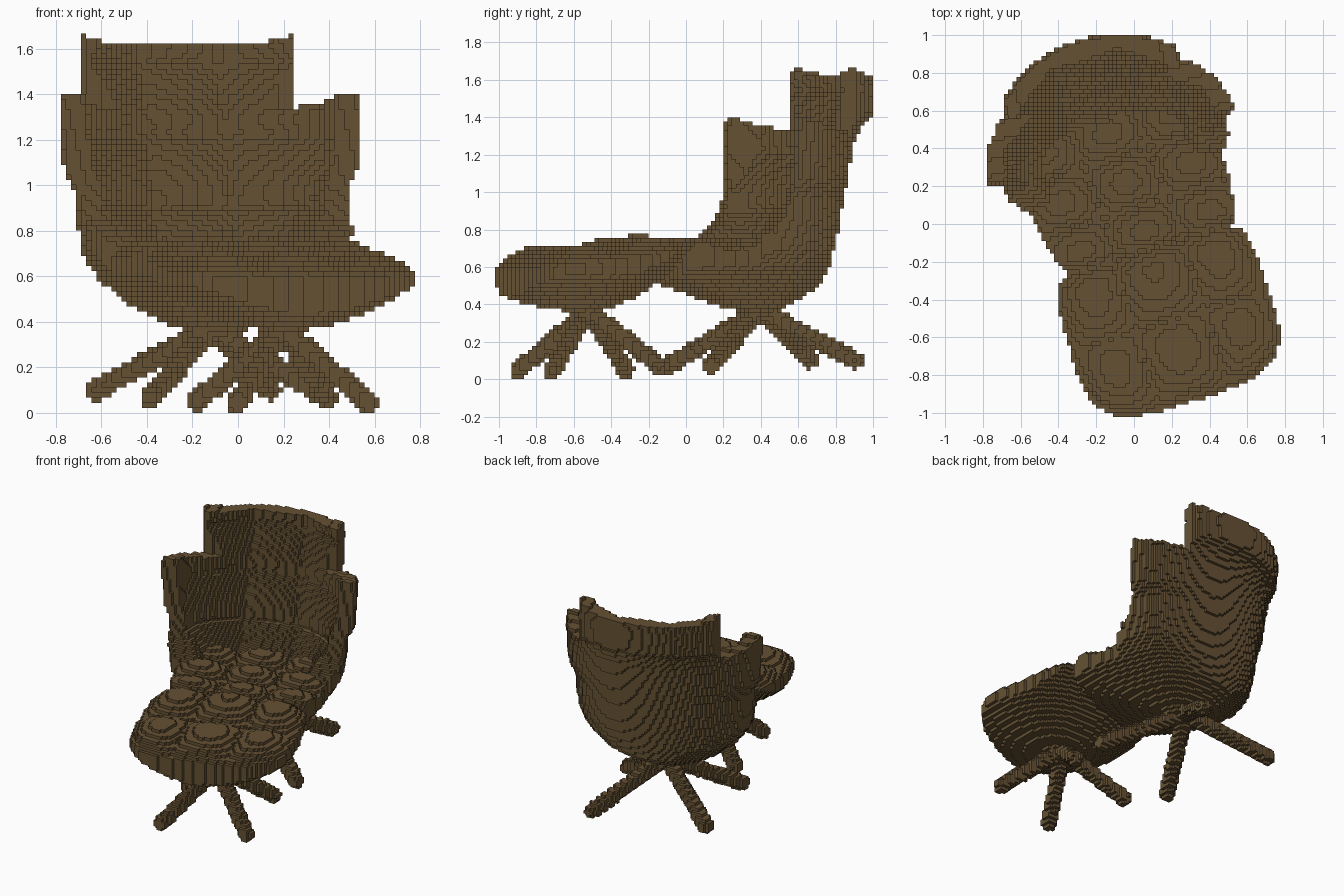
import bpy
import bmesh
import math
from mathutils import Vector

old = bpy.data.objects.get("Cube")
if old:
    bpy.data.objects.remove(old, do_unlink=True)

CELL = 2 / 90
TURN = math.radians(17.5)
COS, SIN = math.cos(TURN), math.sin(TURN)

leather = bpy.data.materials.new("brown leather")
leather.use_nodes = True
leather.diffuse_color = (0.13, 0.083, 0.034, 1)
leather.node_tree.nodes["Principled BSDF"].inputs["Base Color"].default_value = leather.diffuse_color


def ramp(points):
    """Piecewise linear function through (position, value) points."""
    def f(t):
        if t <= points[0][0]:
            return points[0][1]
        for (a, p), (b, q) in zip(points, points[1:]):
            if t <= b:
                return p + (q - p) * (t - a) / (b - a)
        return points[-1][1]
    return f


def to_local(x, y):
    """World plan position to the turned frame of the furniture."""
    return COS * x + SIN * y, COS * y - SIN * x


def to_world(u, v):
    return COS * u - SIN * v, SIN * u + COS * v


def tuft(a, b, size_a, size_b):
    """Padded cushion height, 0 in the seams and 1 at the middle."""
    return math.sqrt(abs(math.cos(math.pi * a / size_a) * math.cos(math.pi * b / size_b)))


# Plan size of the chair by height: half width, rear, front, and hollow
half_width = ramp([(.36, .12), (.39, .2), (.45, .34), (.52, .44), (.6, .53),
                   (.7, .59), (.85, .615), (.97, .62), (1.08, .675), (1.36, .685), (1.44, .67)])
rear = ramp([(.36, .1), (.42, .2), (.5, .32), (.6, .36), (.8, .41), (1.1, .46),
             (1.25, .49), (1.36, .54), (1.42, .61), (1.56, .62), (1.66, .595)])
front = ramp([(.36, .1), (.41, .25), (.47, .42), (.52, .56), (.58, .76)])
hollow = ramp([(.7, .17), (.8, .25), (1.0, .32), (1.3, .41), (1.42, .47), (1.66, .53)])
inner_width = ramp([(.7, .43), (.85, .5), (1.1, .57), (1.4, .61)])
wing_front = ramp([(.72, .22), (.77, .25), (.85, .35), (1.0, .4), (1.4, .43)])
seat_limit = ramp([(-.2, .53), (-.02, .66)])
CENTRE = .4
SEAM = -.16


def in_chair(x, y, z):
    u, v = to_local(x, y)
    d = v - CENTRE
    u -= .012 + .07 * max(0, -d)
    a = abs(u)
    w = half_width(z)
    if v < SEAM or a > w:
        return False
    # Outer bowl
    if d > 0:
        if (a / w) ** 2 + (d / rear(z)) ** 2 > 1:
            return False
    elif (a / min(w, seat_limit(d))) ** 3.2 + abs(d / front(z)) ** 3.2 > 1:
        return False
    # Seat cushions
    groove = .5 * max(0, .07 - (v - SEAM))
    if z < .67 + .085 * tuft(u, v - .22, .36, .28) - groove:
        return True
    # Head panel and side wings
    top = 1.62 + .04 * (a / .48) ** 6 if a < .485 and v > .72 else 1.4 - .26 * (v - .43)
    if z > top or v < wing_front(z):
        return False
    pad = .06 * tuft(u, z - 1.06, .36, .32)
    inner_w = inner_width(z) - pad
    if a > inner_w:
        return True
    return d > 0 and (a / inner_w) ** 2 + (d / (hollow(z) + .035 - pad)) ** 2 > 1


def in_footstool(x, y, z):
    u, v = to_local(x, y)
    u -= .025
    d = v + .59
    if v > SEAM or abs(u) > .55:
        return False
    r = abs(u / .55) ** 3.5 + abs(d / (.6 if d > 0 else .4)) ** 3.5
    if r > 1:
        return False
    depth = .16 * (d / .4) ** 2 if d > 0 else .14 * (d / .55) ** 2
    bowl = .36 + .19 * (u / .55) ** 2 + depth
    groove = .5 * max(0, .07 - (SEAM - v))
    top = .66 + .12 * d + .075 * tuft(u, d - .27, .38, .45) * (1 - r * r) - .02 * r ** 3 - groove
    return bowl < z < top


def make_base(hub, spread, feet_z):
    """Four splayed round legs meeting under a hub."""
    peak = Vector((hub[0], hub[1], .37))
    legs = []
    for i in range(4):
        angle = TURN + math.pi / 4 + i * math.pi / 2
        foot = Vector((hub[0] + spread * math.cos(angle),
                       hub[1] + spread * math.sin(angle), feet_z[i]))
        legs.append(foot - peak)

    def inside(x, y, z):
        p = Vector((x, y, z)) - peak
        if z > .43:
            return False
        for leg in legs:
            t = max(0, min(1, p.dot(leg) / leg.length_squared))
            if (p - leg * t).length_squared < .048 ** 2:
                return True
        return False
    return inside


def build_blocks(name, inside, low, high, taken):
    """Fill the part with cubes and keep only the outer faces."""
    lo = [math.floor(c / CELL) for c in low]
    hi = [math.ceil(c / CELL) for c in high]
    cells = set()
    for i in range(lo[0], hi[0]):
        for j in range(lo[1], hi[1]):
            for k in range(max(0, lo[2]), hi[2]):
                if inside((i + .5) * CELL, (j + .5) * CELL, (k + .5) * CELL):
                    cells.add((i, j, k))
    cells -= taken
    taken |= cells
    bm = bmesh.new()
    verts = {}

    def corner(c):
        if c not in verts:
            verts[c] = bm.verts.new([n * CELL for n in c])
        return verts[c]

    for cell in cells:
        for axis in range(3):
            b, c = (axis + 1) % 3, (axis + 2) % 3
            for side in (0, 1):
                near = list(cell)
                near[axis] += 2 * side - 1
                if tuple(near) in taken:
                    continue
                ring = []
                for db, dc in ((0, 0), (1, 0), (1, 1), (0, 1)):
                    p = list(cell)
                    p[axis] += side
                    p[b] += db
                    p[c] += dc
                    ring.append(corner(tuple(p)))
                bm.faces.new(ring if side else ring[::-1])
    mesh = bpy.data.meshes.new(name)
    bm.to_mesh(mesh)
    bm.free()
    mesh.materials.append(leather)
    obj = bpy.data.objects.new(name, mesh)
    bpy.context.collection.objects.link(obj)


chair_hub = to_world(.005, .415)
stool_hub = to_world(.03, -.555)
used = set()
# Bases come first so that the faces hidden against the seats are dropped
build_blocks("chair", in_chair, (-.82, -.35, .35), (.62, 1.02, 1.68), used)
build_blocks("footstool", in_footstool, (-.45, -1.02, .35), (.82, .02, .8), used)
build_blocks("chair_base", make_base(chair_hub, .57, (.1, .1, .065, .07)),
             (-.75, -.25, 0), (.55, 1, .45), used)
build_blocks("footstool_base", make_base(stool_hub, .425, (.07, .05, .045, .045)),
             (-.3, -1, 0), (.7, 0, .45), used)
